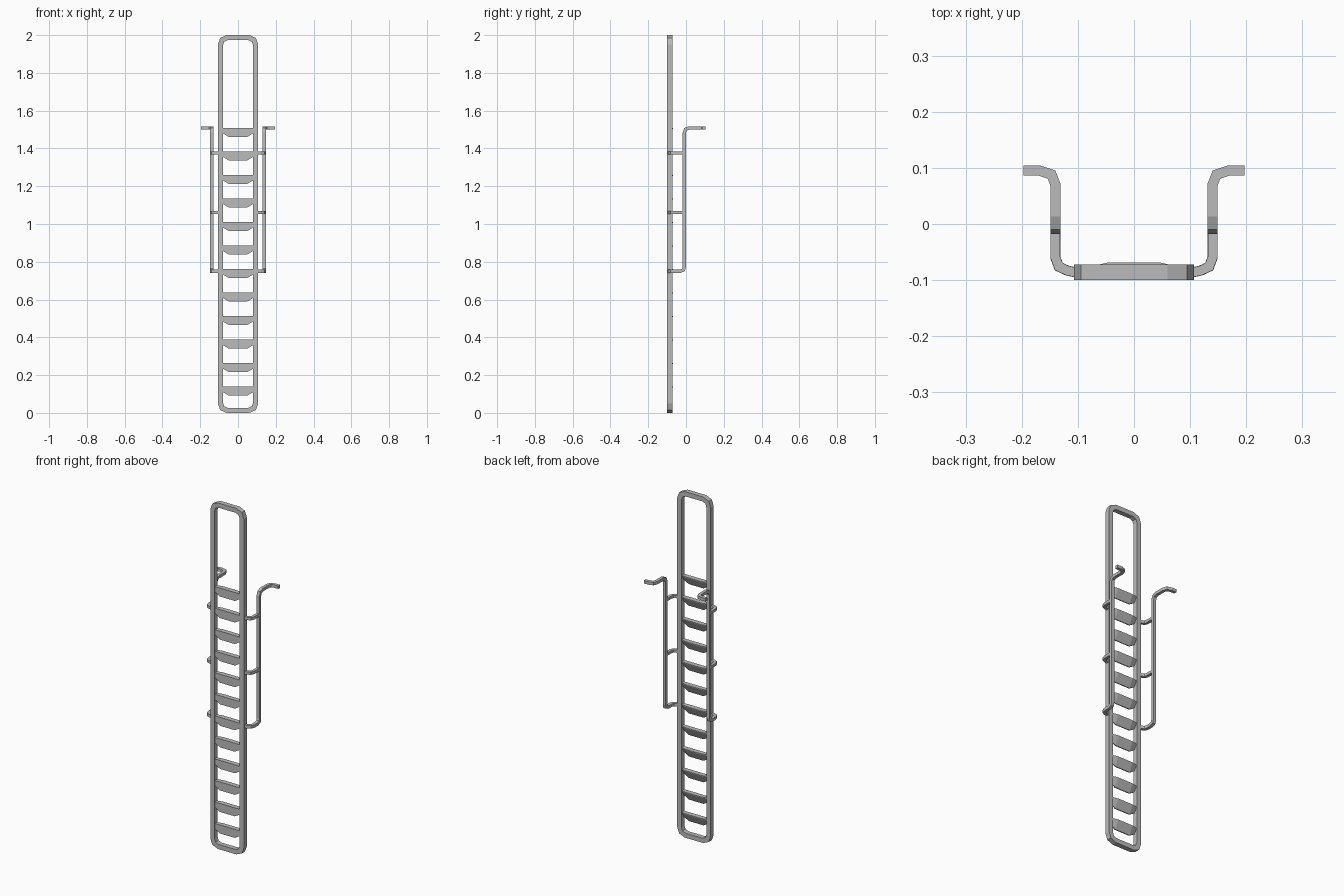
import bpy
import bmesh
from mathutils import Vector

cube = bpy.data.objects.get("Cube")
if cube:
    bpy.data.objects.remove(cube, do_unlink=True)

# Single painted metal colour
metal = bpy.data.materials.new("grey metal")
metal.use_nodes = True
grey = (0.5, 0.5, 0.5, 1)
metal.diffuse_color = grey
metal.node_tree.nodes["Principled BSDF"].inputs["Base Color"].default_value = grey


def loft(name, rings, closed=False):
    """Skin a list of matching rings, capped unless closed."""
    bm = bmesh.new()
    loops = [[bm.verts.new(p) for p in ring] for ring in rings]
    n = len(loops[0])
    pairs = list(zip(loops, loops[1:]))
    if closed:
        pairs.append((loops[-1], loops[0]))
    else:
        bm.faces.new(loops[0])
        bm.faces.new(loops[-1])
    for a, b in pairs:
        for i in range(n):
            j = (i + 1) % n
            bm.faces.new((a[i], a[j], b[j], b[i]))
    bmesh.ops.recalc_face_normals(bm, faces=bm.faces)
    mesh = bpy.data.meshes.new(name)
    bm.to_mesh(mesh)
    bm.free()
    mesh.materials.append(metal)
    obj = bpy.data.objects.new(name, mesh)
    bpy.context.collection.objects.link(obj)
    return obj


def bar(name, path, wide, deep, side, closed=False):
    """Sweep a rectangular section along a path with mitred bends."""
    pts = [Vector(p) for p in path]
    first = (pts[1] - pts[0]).normalized()
    u = Vector(side)
    v = first.cross(u)
    ring = [pts[0] + u * a * wide / 2 + v * b * deep / 2
            for a, b in ((-1, -1), (1, -1), (1, 1), (-1, 1))]
    rings = [ring]
    for i in range(1, len(pts)):
        d = (pts[i] - pts[i - 1]).normalized()
        after = (pts[i + 1] - pts[i]).normalized() if i + 1 < len(pts) else d
        normal = d + after
        ring = [p + d * ((pts[i] - p).dot(normal) / d.dot(normal)) for p in ring]
        rings.append(ring)
    if closed:
        rings.pop()
    return loft(name, rings, closed)


# Ladder frame: one closed loop with rounded corners
FY = -0.086
corner = [(0.057, 0.0135), (0.084, 0.025), (0.0935, 0.052)]
right_half = corner + [(x, 2 - z) for x, z in reversed(corner)]
outline = right_half + [(-x, z) for x, z in reversed(right_half)]
outline = [(0, 0.0135)] + outline + [(0, 0.0135)]
bar("ladder_frame", [(x, FY, z) for x, z in outline], 0.028, 0.027, (0, 1, 0), True)

# Steps: wedge shaped treads, deeper in the middle
for k in range(12):
    top = 0.14 + k * 0.1245
    rings = []
    for x, drop, back in ((-0.083, 0.028, -0.077), (-0.048, 0.049, -0.069),
                          (0.048, 0.049, -0.069), (0.083, 0.028, -0.077)):
        rings.append([(x, -0.097, top), (x, -0.097, top - drop),
                      (x, -0.092, top - drop), (x, back, top - 0.004), (x, back, top)])
    loft(f"step_{k + 1}", rings)

# Handrails and their brackets on both sides
elbow = [(0.100, -0.087), (0.119, -0.083), (0.134, -0.076), (0.140, -0.060)]
for s, label in ((1, "left"), (-1, "right")):
    low, high = 0.75, 1.508
    path = [(x, y, low) for x, y in elbow]
    path += [(0.14, -0.030, low), (0.14, -0.013, low + 0.007), (0.14, -0.009, low + 0.025),
             (0.14, -0.009, high - 0.025), (0.14, -0.003, high - 0.007), (0.14, 0.015, high)]
    path += [(x, y, high) for x, y in ((0.14, 0.07), (0.147, 0.088), (0.168, 0.095), (0.197, 0.095))]
    bar(f"{label}_handrail", [(s * x, y, z) for x, y, z in path], 0.017, 0.018, (0, 0, 1))
    for z, place in ((1.06, "middle"), (1.375, "upper")):
        bracket = elbow + [(0.14, -0.009)]
        bar(f"{label}_{place}_bracket", [(s * x, y, z) for x, y in bracket],
            0.016, 0.017, (0, 0, 1))
